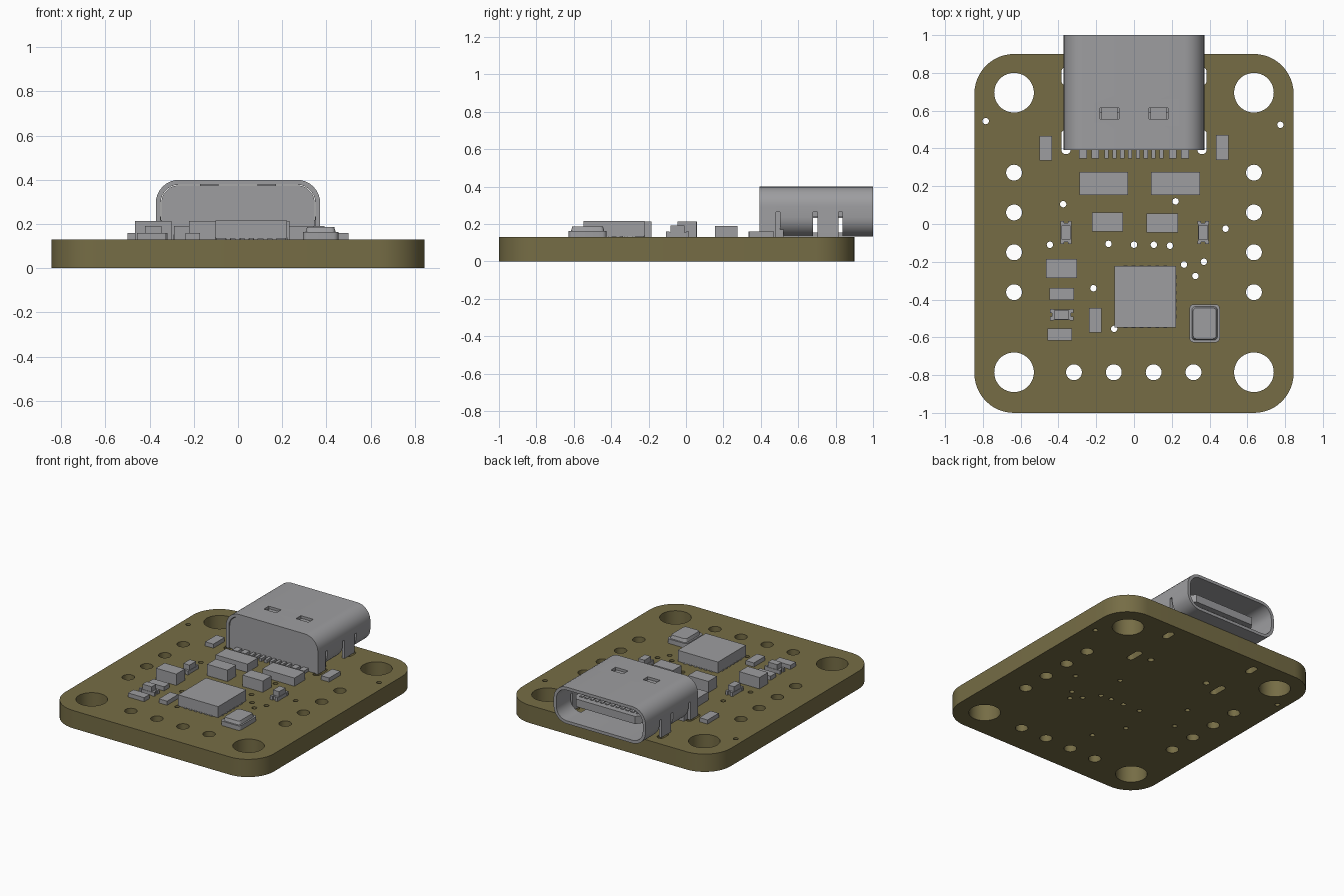
import bpy
import bmesh
import math

default = bpy.data.objects.get("Cube")
if default:
    bpy.data.objects.remove(default, do_unlink=True)

TOP = 0.13            # upper surface of the board
parts = []


def material(name, colour):
    mat = bpy.data.materials.new(name)
    mat.use_nodes = True
    mat.diffuse_color = (*colour, 1)
    mat.node_tree.nodes["Principled BSDF"].inputs["Base Color"].default_value = (*colour, 1)
    return mat


OLIVE = material("olive board", (0.18, 0.152, 0.06))
GREY = material("component grey", (0.34, 0.34, 0.352))


def add_object(name, mesh, mat):
    mesh.materials.clear()
    mesh.materials.append(mat)
    obj = bpy.data.objects.new(name, mesh)
    bpy.context.collection.objects.link(obj)
    parts.append(obj)
    return obj


def finish(name, bm, mat=GREY):
    bmesh.ops.recalc_face_normals(bm, faces=bm.faces)
    mesh = bpy.data.meshes.new(name)
    bm.to_mesh(mesh)
    bm.free()
    return add_object(name, mesh, mat)


def rounded(x0, x1, y0, y1, r, steps=8):
    """Rounded rectangle outline, counter-clockwise from the right edge."""
    centres = [(x1 - r, y1 - r), (x0 + r, y1 - r), (x0 + r, y0 + r), (x1 - r, y0 + r)]
    points = []
    for i, (cx, cy) in enumerate(centres):
        for k in range(steps + 1):
            a = (i + k / steps) * math.pi / 2
            points.append((cx + r * math.cos(a), cy + r * math.sin(a)))
    return points


def circle(cx, cy, r, count=32):
    angles = [2 * math.pi * k / count for k in range(count)]
    return [(cx + r * math.cos(a), cy + r * math.sin(a)) for a in angles]


def box(name, cx, cy, w, d, top, base=TOP):
    bm = bmesh.new()
    bmesh.ops.create_cube(bm, size=1)
    bmesh.ops.scale(bm, vec=(w, d, top - base), verts=bm.verts)
    bmesh.ops.translate(bm, vec=(cx, cy, (top + base) / 2), verts=bm.verts)
    return finish(name, bm)


def prism(name, outline, lo, hi, upright=True):
    """Extrude an outline along z, or along y when it lies in the xz plane."""
    bm = bmesh.new()
    place = (lambda p, h: (p[0], p[1], h)) if upright else (lambda p, h: (p[0], h, p[1]))
    face = bm.faces.new([bm.verts.new(place(p, lo)) for p in outline])
    new = bmesh.ops.extrude_face_region(bm, geom=[face])["geom"]
    shift = (0, 0, hi - lo) if upright else (0, hi - lo, 0)
    bmesh.ops.translate(bm, vec=shift, verts=[v for v in new if isinstance(v, bmesh.types.BMVert)])
    return finish(name, bm)


def sheet(name, outer, inner, y0, y1, closed):
    """Bent sheet metal between two matching xz outlines."""
    bm = bmesh.new()
    loops = [[bm.verts.new((x, y, z)) for x, z in line]
             for line, y in ((outer, y0), (outer, y1), (inner, y1), (inner, y0))]
    count = len(outer)
    for i in range(count if closed else count - 1):
        j = (i + 1) % count
        for k in range(4):
            a, b = loops[k], loops[(k + 1) % 4]
            bm.faces.new((a[i], a[j], b[j], b[i]))
    if not closed:
        bm.faces.new([loop[0] for loop in loops])
        bm.faces.new([loop[-1] for loop in loops])
    return finish(name, bm)


# Board outline and every hole through it
outlines = [rounded(-0.845, 0.845, -1, 0.9, 0.21, 12)]
for side in (-1, 1):
    for y in (0.695, -0.785):
        outlines.append(circle(side * 0.635, y, 0.105, 48))
    for k in range(4):
        outlines.append(circle(side * 0.635, 0.272 - 0.211 * k, 0.042))
    for y0, y1 in ((0.37, 0.5), (0.735, 0.83)):
        x = side * 0.36
        outlines.append(rounded(x - 0.025, x + 0.025, y0, y1, 0.024))
    outlines.append(circle(side * 0.24, 0.46, 0.022, 16))
for k in range(4):
    outlines.append(circle(-0.318 + 0.211 * k, -0.785, 0.042))
vias = [(-0.785, 0.545), (0.775, 0.525), (-0.375, 0.105), (0.22, 0.12), (0.485, -0.025),
        (-0.445, -0.11), (-0.135, -0.105), (0, -0.11), (0.105, -0.11), (0.19, -0.115),
        (0.265, -0.215), (0.37, -0.2), (0.325, -0.275), (-0.215, -0.34), (-0.105, -0.555)]
outlines += [circle(x, y, 0.017, 16) for x, y in vias]

curve = bpy.data.curves.new("board_outline", "CURVE")
curve.dimensions = "2D"
curve.fill_mode = "BOTH"
curve.extrude = TOP / 2
for outline in outlines:
    spline = curve.splines.new("POLY")
    spline.points.add(len(outline) - 1)
    for point, (x, y) in zip(spline.points, outline):
        point.co = (x, y, 0, 1)
    spline.use_cyclic_u = True
helper = bpy.data.objects.new("board_outline", curve)
bpy.context.collection.objects.link(helper)
bpy.context.view_layer.update()
flat = helper.evaluated_get(bpy.context.evaluated_depsgraph_get())
board_mesh = bpy.data.meshes.new_from_object(flat)
bpy.data.objects.remove(helper, do_unlink=True)
bm = bmesh.new()
bm.from_mesh(board_mesh)
bmesh.ops.remove_doubles(bm, verts=bm.verts, dist=0.0001)
bmesh.ops.translate(bm, vec=(0, 0, TOP / 2), verts=bm.verts)
finish("board", bm, OLIVE)

# Connector shell, as bent sheet sections along y
WALL = 0.022


def section(inset):
    return rounded(-0.372 + inset, 0.372 - inset, 0.132 + inset, 0.4 - inset, 0.105 - inset)


def arch(inset, low):
    points = section(inset)
    half = points[:len(points) // 2]
    return [(half[0][0], low)] + half + [(half[-1][0], low)]


def shell_tube(name, y0, y1):
    return sheet(name, section(0), section(WALL), y0, y1, True)


def shell_arch(name, y0, y1, low):
    return sheet(name, arch(0, low), arch(WALL, low), y0, y1, False)


shell_arch("shell_rear_legs", 0.393, 0.48, TOP)
shell_arch("shell_rear_slot", 0.48, 0.503, 0.265)
middle = shell_tube("shell_middle", 0.503, 0.68)
shell_arch("shell_slot_inner", 0.68, 0.702, 0.265)
shell_arch("shell_front_legs", 0.702, 0.815, TOP)
shell_arch("shell_slot_outer", 0.815, 0.837, 0.265)
shell_tube("shell_mouth", 0.837, 1.0)
box("shell_floor", 0, 0.758, 0.53, 0.158, 0.154, 0.132)

# Latch windows cut in the shell top, with a spring tab in each
for side in (-1, 1):
    x = side * 0.13
    cutter = box("window_cutter", x, 0.585, 0.1, 0.056, 0.45, 0.35)
    parts.remove(cutter)
    cut = middle.modifiers.new("window", "BOOLEAN")
    cut.operation = "DIFFERENCE"
    cut.solver = "EXACT"
    cut.object = cutter
    bpy.context.view_layer.objects.active = middle
    bpy.ops.object.modifier_apply(modifier=cut.name)
    bpy.data.objects.remove(cutter, do_unlink=True)
    box("spring_tab", x, 0.585, 0.084, 0.07, 0.382, 0.366)

# Insulator body, tongue and contacts
prism("connector_body", arch(WALL + 0.003, TOP), 0.4, 0.52, upright=False)
box("tongue_collar", 0, 0.555, 0.6, 0.07, 0.315, 0.215)
tongue = [(-0.275, 0.53), (0.275, 0.53), (0.275, 0.88), (0.24, 0.93), (-0.24, 0.93), (-0.275, 0.88)]
prism("tongue", tongue, 0.238, 0.294)
for k in range(12):
    x = (k - 5.5) * 0.0414
    for base in (0.232, 0.294):
        box("tongue_contact", x, 0.77, 0.022, 0.24, base + 0.006, base)
for side in (-1, 1):
    for k in range(4):
        box("signal_pin", side * (0.021 + 0.0414 * k), 0.375, 0.022, 0.055, 0.152)
    for x in (0.205, 0.27):
        box("power_pin", side * x, 0.375, 0.042, 0.055, 0.152)

# Plain block components: name, centre, footprint, top height
blocks = [
    ("resistor", -0.467, 0.4, 0.066, 0.13, 0.16), ("resistor", 0.467, 0.405, 0.066, 0.13, 0.16),
    ("resistor", -0.383, -0.37, 0.13, 0.064, 0.16), ("resistor", -0.393, -0.585, 0.13, 0.064, 0.16),
    ("resistor", -0.205, -0.51, 0.066, 0.13, 0.16),
    ("diode", -0.16, 0.215, 0.258, 0.122, 0.19), ("diode", 0.22, 0.215, 0.258, 0.122, 0.19),
    ("capacitor", -0.14, 0.01, 0.165, 0.1, 0.213), ("capacitor", 0.15, 0.005, 0.165, 0.1, 0.213),
    ("capacitor", -0.383, -0.235, 0.165, 0.1, 0.213)]
for block in blocks:
    box(*block)


# Indicator lights: narrow base, notched end terminals, raised lens
def light(cx, cy, along_x):
    def piece(name, offset, length, width, top, base=TOP):
        if along_x:
            box(name, cx + offset, cy, length, width, top, base)
        else:
            box(name, cx, cy + offset, width, length, top, base)
    piece("light_base", 0, 0.1, 0.056, 0.155)
    piece("light_lens", 0, 0.075, 0.05, 0.192, 0.155)
    for end in (-1, 1):
        for across in (-0.02, 0.02):
            x, y = (end * 0.053, across) if along_x else (across, end * 0.053)
            w, d = (0.018, 0.02) if along_x else (0.02, 0.018)
            box("light_terminal", cx + x, cy + y, w, d, 0.159)


light(-0.36, -0.045, False)
light(0.366, -0.045, False)
light(-0.383, -0.48, True)

# Main chip with side pads
box("chip", 0.06, -0.385, 0.325, 0.325, 0.215, TOP + 0.004)
for k in range(6):
    step = (k - 2.5) * 0.042
    for side in (-1, 1):
        box("chip_pad", 0.06 + step, -0.385 + side * 0.16, 0.02, 0.009, 0.138)
        box("chip_pad", 0.06 + side * 0.16, -0.385 + step, 0.009, 0.02, 0.138)

# Crystal: rounded can with a stepped, bevelled lid
prism("crystal_base", rounded(0.294, 0.454, -0.627, -0.425, 0.022, 4), TOP, 0.163)
lid = prism("crystal_lid", rounded(0.306, 0.442, -0.615, -0.437, 0.02, 4), 0.163, 0.187)
for vert in lid.data.vertices:
    if vert.co.z > 0.18:
        vert.co.x += (0.374 - vert.co.x) * 0.1
        vert.co.y += (-0.526 - vert.co.y) * 0.08

# Smooth the curved walls and keep the edges crisp
bpy.ops.object.select_all(action="DESELECT")
for obj in parts:
    obj.select_set(True)
bpy.context.view_layer.objects.active = parts[0]
bpy.ops.object.shade_smooth_by_angle(angle=math.radians(30))
